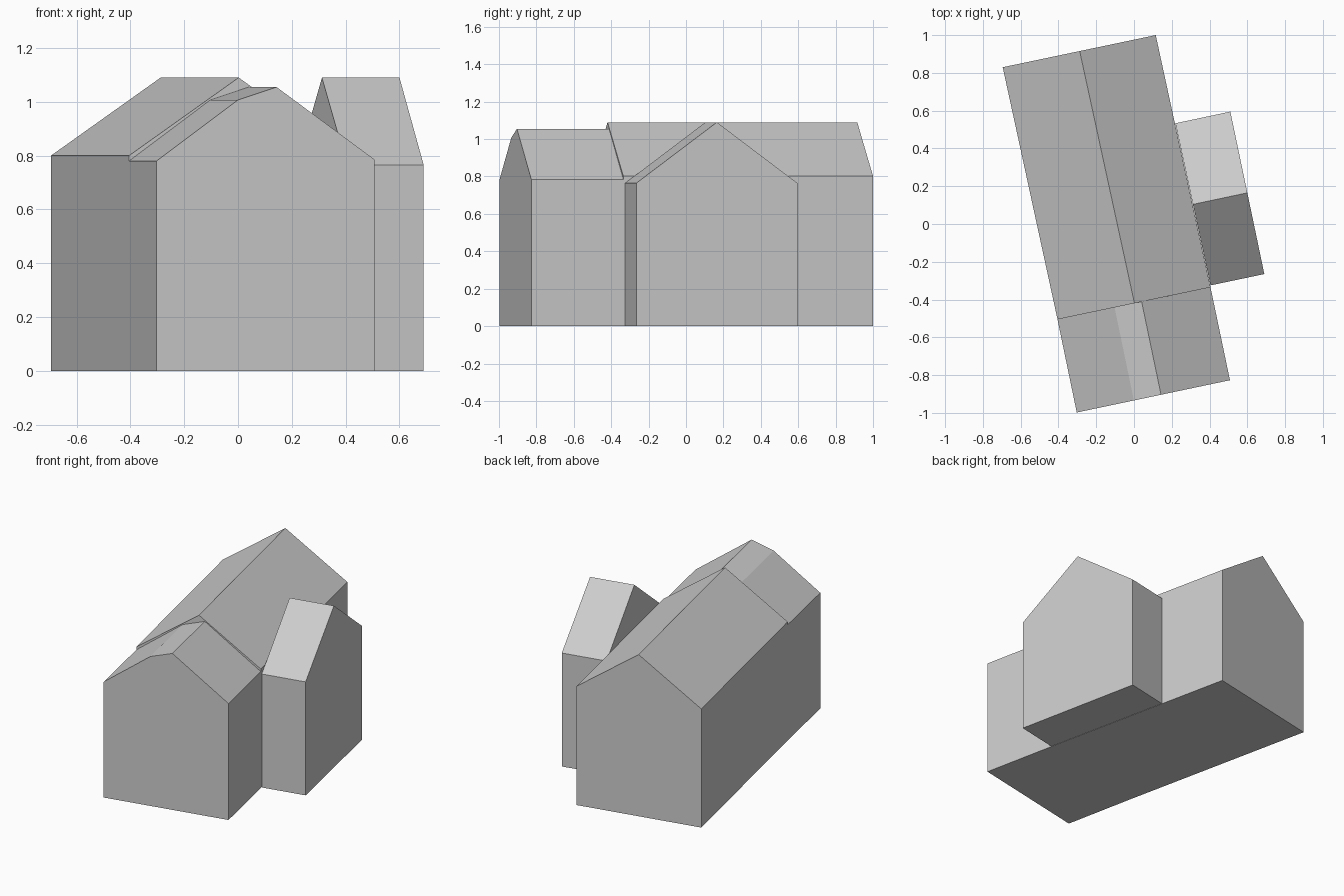
import bpy
from mathutils import Vector

cube = bpy.data.objects.get("Cube")
if cube:
    bpy.data.objects.remove(cube, do_unlink=True)

grey = bpy.data.materials.new("plain grey")
grey.use_nodes = True
colour = (0.6, 0.6, 0.6, 1)
grey.diffuse_color = colour
grey.node_tree.nodes["Principled BSDF"].inputs["Base Color"].default_value = colour


def gabled_block(name, near, far, profile):
    """Closed block between two gable walls.
    near, far: plan positions of the first and last wall corners.
    profile: (fraction across the gable, height) along the roof line."""
    outline = [(0, 0)] + profile + [(1, 0)]
    verts = []
    for start, end in (near, far):
        a, b = Vector(start), Vector(end)
        verts += [(*a.lerp(b, t), z) for t, z in outline]
    n = len(outline)
    faces = [list(range(n)), list(range(2 * n - 1, n - 1, -1))]
    faces += [[i, i + n, (i + 1) % n + n, (i + 1) % n] for i in range(n)]
    mesh = bpy.data.meshes.new(name)
    mesh.from_pydata(verts, [], faces)
    mesh.materials.append(grey)
    obj = bpy.data.objects.new(name, mesh)
    bpy.context.collection.objects.link(obj)
    # Face every wall outwards
    bpy.context.view_layer.objects.active = obj
    obj.select_set(True)
    bpy.ops.object.mode_set(mode="EDIT")
    bpy.ops.mesh.select_all(action="SELECT")
    bpy.ops.mesh.normals_make_consistent(inside=False)
    bpy.ops.object.mode_set(mode="OBJECT")
    obj.select_set(False)


# Long main house
inner_left, inner_right = (-0.405, -0.505), (0.405, -0.335)
gabled_block("main_house", (inner_left, inner_right),
             ((-0.695, 0.83), (0.115, 1.0)),
             [(0, 0.8), (0.503, 1.09), (1, 0.802)])

# Front extension, with a shallower strip beside its ridge
gabled_block("front_extension", ((-0.303, -0.998), (0.508, -0.827)),
             (inner_left, inner_right),
             [(0, 0.78), (0.373, 1.007), (0.55, 1.055), (1, 0.785)])

# Side wing with its ridge across the main house
gabled_block("side_wing", ((0.69, -0.265), (0.51, 0.595)),
             ((0.405, -0.325), (0.219, 0.533)),
             [(0, 0.765), (0.5, 1.09), (1, 0.765)])
